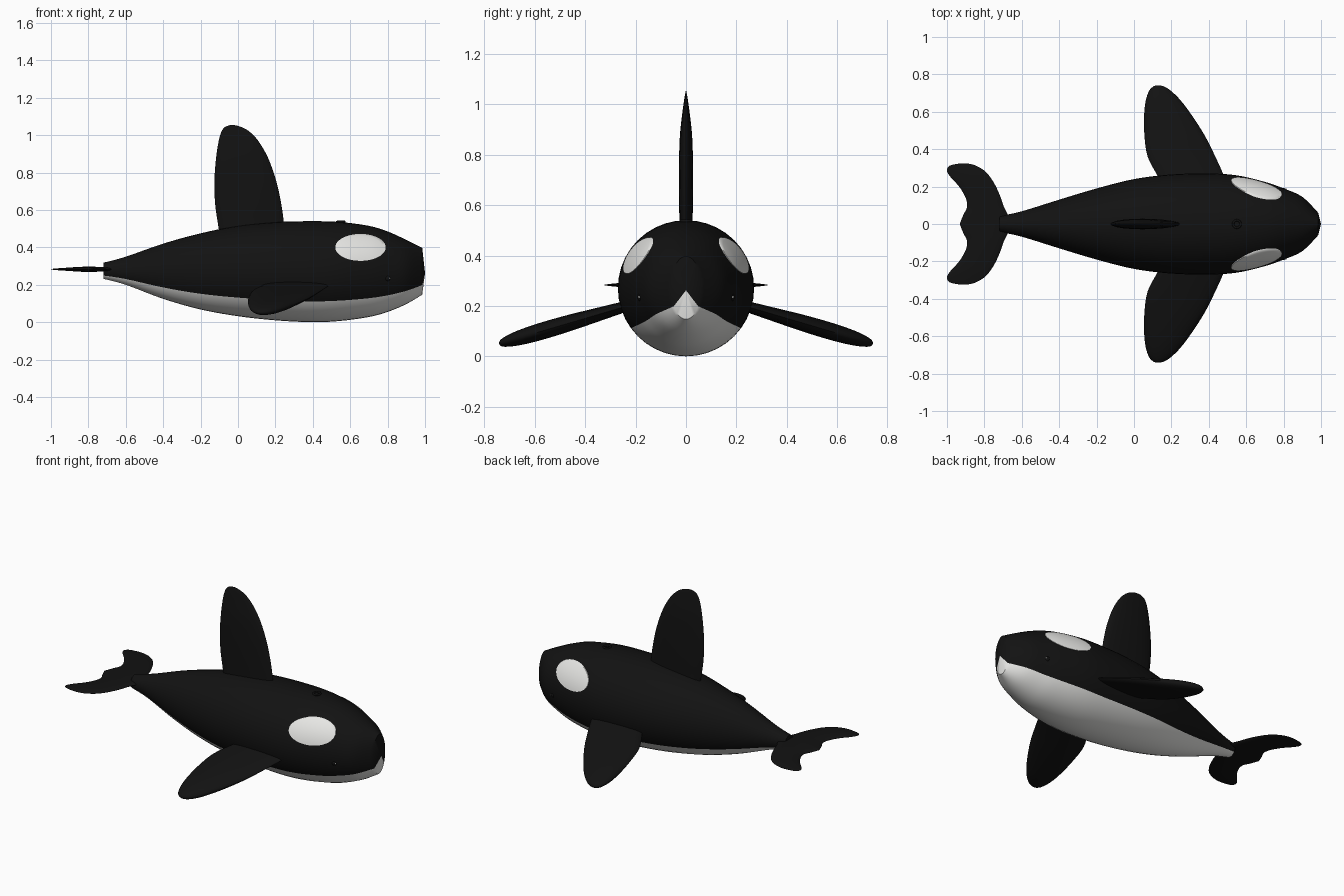
import bpy, bmesh, math
from mathutils import Vector

if "Cube" in bpy.data.objects:
    bpy.data.objects.remove(bpy.data.objects["Cube"])


def material(name, rgb):
    m = bpy.data.materials.new(name)
    m.diffuse_color = (*rgb, 1)
    m.use_nodes = True
    m.node_tree.nodes["Principled BSDF"].inputs["Base Color"].default_value = m.diffuse_color
    return m


BLACK = material("glossy black", (0.006, 0.006, 0.006))
WHITE = material("soft white", (0.8, 0.8, 0.78))


def finish(bm, name, mats, angle=50):
    bmesh.ops.recalc_face_normals(bm, faces=bm.faces)
    mesh = bpy.data.meshes.new(name)
    bm.to_mesh(mesh)
    bm.free()
    for m in mats:
        mesh.materials.append(m)
    ob = bpy.data.objects.new(name, mesh)
    bpy.context.collection.objects.link(ob)
    bpy.ops.object.select_all(action='DESELECT')
    ob.select_set(True)
    bpy.context.view_layer.objects.active = ob
    bpy.ops.object.shade_smooth_by_angle(angle=math.radians(angle))
    return ob


def spline(rows, steps):
    """Catmull-Rom through rows of numbers."""
    rows = [Vector(r) for r in rows]
    pts = [rows[0]] + rows + [rows[-1]]
    out = []
    for a, b, c, d in zip(pts, pts[1:], pts[2:], pts[3:]):
        for k in range(steps):
            t = k / steps
            out.append(0.5 * (2 * b + (c - a) * t + (2 * a - 5 * b + 4 * c - d) * t * t
                              + (3 * b - a - 3 * c + d) * t ** 3))
    return out + [rows[-1]]


def loft(bm, rings):
    """Skin closed rings; both ends get a fan to their centre."""
    loops = [[bm.verts.new(p) for p in r] for r in rings]
    n = len(loops[0])
    for a, b in zip(loops, loops[1:]):
        for i in range(n):
            bm.faces.new((a[i], a[(i + 1) % n], b[(i + 1) % n], b[i])).material_index = 0
    return loops


# Body: x, half width, top z, bottom z
BODY = spline([(-0.72, 0.042, 0.318, 0.232), (-0.6, 0.068, 0.35, 0.2),
               (-0.4, 0.13, 0.42, 0.125), (-0.2, 0.19, 0.475, 0.068),
               (0, 0.24, 0.515, 0.032), (0.2, 0.265, 0.535, 0.01),
               (0.4, 0.27, 0.54, 0), (0.55, 0.26, 0.535, 0.007),
               (0.7, 0.225, 0.515, 0.028), (0.8, 0.19, 0.485, 0.055),
               (0.9, 0.145, 0.44, 0.097), (0.985, 0.06, 0.397, 0.147)], 5)


def section(x):
    """Half width, centre height and half height of the body at x."""
    for a, b in zip(BODY, BODY[1:]):
        if a[0] <= x <= b[0]:
            r = a.lerp(b, (x - a[0]) / (b[0] - a[0]))
            return r[1], (r[2] + r[3]) / 2, (r[2] - r[3]) / 2


SEG = 40
bm = bmesh.new()
loops = loft(bm, [[(x, w * math.cos(math.tau * i / SEG),
                    (t + b) / 2 + (t - b) / 2 * math.sin(math.tau * i / SEG))
                   for i in range(SEG)] for x, w, t, b in BODY])
for loop, tip in ((loops[0], (-0.72, 0, 0.275)), (loops[-1], (1.0, 0, 0.262))):
    c = bm.verts.new(tip)
    for i in range(SEG):
        bm.faces.new((loop[i], loop[(i + 1) % SEG], c))
# White belly: everything lower than 36 degrees under the middle line
for f in bm.faces:
    p = f.calc_center_median()
    w, cz, hz = section(min(p.x, 0.985))
    s, c = (p.z - cz) / hz, p.y / w
    f.material_index = 1 if math.atan2(s, abs(c)) < math.radians(-36) else 0
finish(bm, "body", [BLACK, WHITE], 40)


def fin(name, stations, place, steps=4):
    """Lens-section fin; stations are span, lead, trail, half thickness."""
    bm = bmesh.new()
    n = 20
    rings = []
    for s, lead, trail, h in spline(stations, steps):
        mid, half = (lead + trail) / 2, (lead - trail) / 2
        rings.append([place(s, mid + half * math.cos(math.tau * i / n),
                            h * math.sin(math.tau * i / n)) for i in range(n)])
    loops = loft(bm, rings)
    bm.faces.new(loops[0])
    bm.faces.new(loops[-1])
    return finish(bm, name, [BLACK])


fin("dorsal_fin", [(0.42, 0.25, -0.09, 0.024), (0.53, 0.245, -0.108, 0.026),
                   (0.64, 0.23, -0.123, 0.028), (0.76, 0.203, -0.126, 0.028),
                   (0.88, 0.16, -0.117, 0.024), (0.97, 0.108, -0.103, 0.014),
                   (1.02, 0.06, -0.088, 0.007), (1.043, 0.02, -0.07, 0.003),
                   (1.053, -0.015, -0.045, 0.001)],
    lambda s, c, t: (c, t, s))

PECTORAL = [(0.18, 0.51, 0.17, 0.018), (0.26, 0.48, 0.125, 0.022),
            (0.36, 0.435, 0.073, 0.027), (0.47, 0.38, 0.056, 0.032),
            (0.58, 0.31, 0.054, 0.033), (0.66, 0.25, 0.063, 0.029),
            (0.71, 0.2, 0.08, 0.021), (0.733, 0.165, 0.1, 0.013),
            (0.741, 0.14, 0.118, 0.004)]
FLUKE = [(0, -0.66, -0.932, 0.014), (0.05, -0.675, -0.912, 0.014),
         (0.09, -0.695, -0.893, 0.014), (0.14, -0.712, -0.9, 0.013),
         (0.2, -0.738, -0.935, 0.011), (0.25, -0.768, -0.98, 0.009),
         (0.285, -0.8, -1.0, 0.006), (0.312, -0.845, -0.985, 0.003),
         (0.323, -0.885, -0.935, 0.001)]


def ball(name, centre, radius, mat):
    bm = bmesh.new()
    bmesh.ops.create_uvsphere(bm, u_segments=16, v_segments=10, radius=radius)
    bmesh.ops.translate(bm, verts=bm.verts, vec=centre)
    finish(bm, name, [mat])


def eye_patch(name, side):
    """Elliptical plate lying on the body skin."""
    bm = bmesh.new()
    n, rings = 48, 8

    def point(r, i):
        a = math.tau * i / n
        x, z = 0.655 + 0.135 * r * math.cos(a), 0.4 + 0.072 * r * math.sin(a)
        w, cz, hz = section(x)
        k = 1.013
        y = w * k * math.sqrt(max(0, 1 - ((z - cz) / (hz * k)) ** 2))
        return (x, side * y, z)
    mid = bm.verts.new(point(0, 0))
    prev = None
    for j in range(1, rings + 1):
        cur = [bm.verts.new(point(j / rings, i)) for i in range(n)]
        for i in range(n):
            k = (i + 1) % n
            bm.faces.new((prev[i], prev[k], cur[k], cur[i]) if prev else (mid, cur[k], cur[i]))
        prev = cur
    bmesh.ops.recalc_face_normals(bm, faces=bm.faces)
    if sum(f.normal.y for f in bm.faces) * side < 0:
        bmesh.ops.reverse_faces(bm, faces=bm.faces)
    # thin rim sunk into the skin
    rim = bmesh.ops.extrude_edge_only(bm, edges=[e for e in bm.edges if e.is_boundary])
    for v in rim["geom"]:
        if isinstance(v, bmesh.types.BMVert):
            v.co.y -= side * 0.008
    finish(bm, name, [WHITE])


# Mirrored parts
for label, s in (("left", 1), ("right", -1)):
    fin(label + "_pectoral_fin", PECTORAL,
        lambda y, c, t: (c, s * (y + 0.2 * t), 0.195 - 0.295 * (y - 0.25) + t))
    fin(label + "_tail_fluke", FLUKE, lambda y, c, t: (c, s * y, 0.283 + t))
    eye_patch(label + "_eye_patch", s)
    ball(label + "_eye", (0.797, s * 0.175, 0.235), 0.018, BLACK)
    ball(label + "_eye_glint", (0.811, s * 0.186, 0.235), 0.004, WHITE)

# Blowhole ring on the back
bpy.ops.mesh.primitive_torus_add(major_segments=24, minor_segments=8, major_radius=0.02,
                                 minor_radius=0.006, location=(0.55, 0, 0.537))
hole = bpy.context.object
hole.name = "blowhole"
hole.data.materials.append(BLACK)
bpy.ops.object.shade_smooth_by_angle(angle=math.radians(50))
